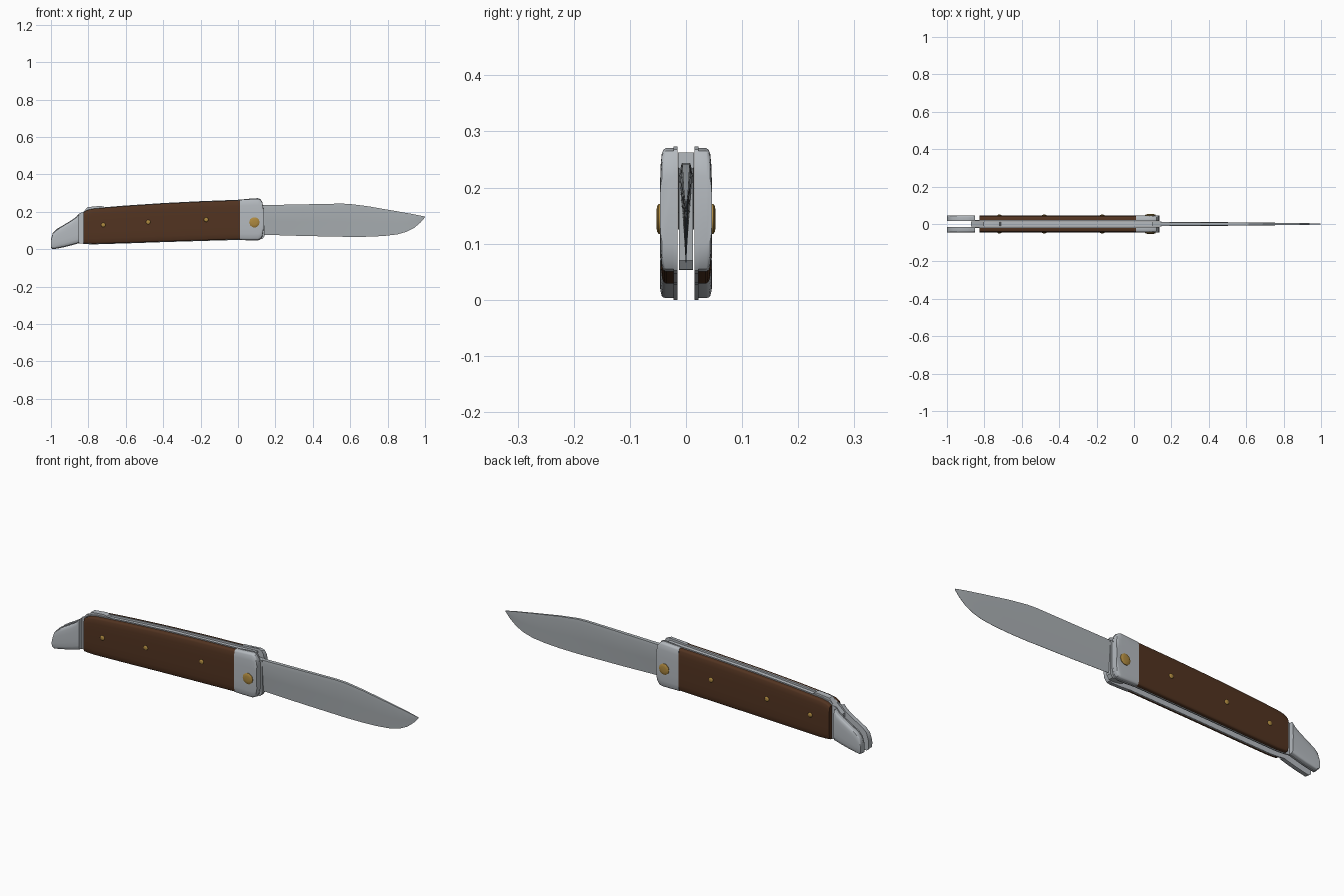
import bpy, bmesh, math

if "Cube" in bpy.data.objects:
    bpy.data.objects.remove(bpy.data.objects["Cube"])


def material(name, rgb):
    m = bpy.data.materials.new(name)
    m.diffuse_color = (*rgb, 1)
    m.use_nodes = True
    m.node_tree.nodes["Principled BSDF"].inputs["Base Color"].default_value = m.diffuse_color
    return m


STEEL = material("polished steel", (0.46, 0.49, 0.52))
BLADE = material("blade steel", (0.40, 0.43, 0.45))
WOOD = material("dark walnut", (0.085, 0.034, 0.015))
BRASS = material("brass", (0.42, 0.25, 0.05))


def finish(name, bm, mat, angle=35):
    bmesh.ops.recalc_face_normals(bm, faces=bm.faces)
    mesh = bpy.data.meshes.new(name)
    bm.to_mesh(mesh)
    bm.free()
    mesh.materials.append(mat)
    ob = bpy.data.objects.new(name, mesh)
    bpy.context.collection.objects.link(ob)
    bpy.ops.object.select_all(action='DESELECT')
    ob.select_set(True)
    bpy.context.view_layer.objects.active = ob
    bpy.ops.object.shade_smooth_by_angle(angle=math.radians(angle))
    return ob


def skin(name, rings, mat, angle=35):
    """Join equal-length rings of points into a closed solid."""
    bm = bmesh.new()
    rows = [[bm.verts.new(p) for p in ring] for ring in rings]
    n = len(rows[0])
    for a, b in zip(rows, rows[1:]):
        for i in range(n):
            j = (i + 1) % n
            bm.faces.new((a[i], a[j], b[j], b[i]))
    bm.faces.new(rows[0])
    bm.faces.new(rows[-1])
    return finish(name, bm, mat, angle)


def slab(name, stations, y0, y1, section, mat):
    """Sweep a section (height fraction, depth fraction) along x, z bottom, z top."""
    rings = [[(x, y0 + (y1 - y0) * f, zb + (zt - zb) * t) for t, f in section]
             for x, zb, zt in stations]
    return skin(name, rings, mat)


FLAT = [(0, 0), (0, 1), (1, 1), (1, 0)]
DOMED = [(0, 0), (0, .58), (.012, .74), (.04, .86), (.15, .96), (.32, .99), (.5, 1),
         (.68, .99), (.85, .96), (.96, .86), (.988, .74), (1, .58), (1, 0)]

# Side outlines as x, bottom z, top z
rear = [(-1.0, .01, .05), (-.99, .003, .085), (-.97, .006, .105), (-.93, .014, .128),
        (-.89, .024, .152), (-.865, .031, .17), (-.85, .035, .188)]
scale = [(-.825, .032, .197), (-.805, .03, .21), (-.77, .029, .217), (-.6, .034, .231),
         (-.4, .041, .244), (-.2, .047, .254), (.01, .053, .262)]
front = [(.01, .051, .264), (.06, .05, .267), (.105, .05, .27), (.12, .055, .265),
         (.13, .07, .25), (.135, .1, .22)]
liner = [(x, max(zb - .003, 0), zt + .003) for x, zb, zt in rear + scale + front[1:]]
liner[0] = (-1.0, .008, .053)

# Mirrored handle halves
for s, side in ((-1, "front"), (1, "back")):
    slab(side + "_liner", liner, s * .0155, s * .022, FLAT, STEEL)
    slab(side + "_wood_scale", scale, s * .022, s * .0455, DOMED, WOOD)
    slab(side + "_bolster", front, s * .022, s * .0465, DOMED, STEEL)
    slab(side + "_end_cap", rear, s * .022, s * .0465, DOMED, STEEL)
    # Domed brass rivets and pivot
    for label, x, z, r, out, n in (("rear_rivet", -.72, .13, .012, .0495, 12),
                                   ("middle_rivet", -.48, .145, .012, .0495, 12),
                                   ("front_rivet", -.17, .158, .012, .0495, 12),
                                   ("pivot", .088, .144, .028, .053, 10)):
        rings = []
        for y, k in ((.03, 1), (out - .004, 1), (out - .0015, .85), (out, .5)):
            rings.append([(x + r * k * math.cos(2 * math.pi * i / n), s * y,
                           z + r * k * math.sin(2 * math.pi * i / n)) for i in range(n)])
        skin(side + "_" + label, rings, BRASS, 50)

# Back spring with raised release lever at the rear
spring = [(-.872, .125, .16), (-.83, .14, .195), (-.805, .15, .225), (-.735, .155, .232),
          (-.718, .16, .228), (-.712, .16, .216), (-.4, .185, .24), (-.1, .205, .252),
          (.1, .235, .262)]
slab("back_spring", spring, -.0145, .0145, FLAT, STEEL)

# Blade tang around the pivot
tang = [(0, .11, .2), (.03, .075, .225), (.07, .058, .234), (.1, .053, .235),
        (.13, .054, .235), (.142, .07, .235)]
slab("blade_tang", tang, -.0125, .0125, FLAT, BLADE)

# Wedge-ground blade: x, edge z, spine z, half thickness
outline = [(.13, .078, .235, .0122), (.15, .077, .236, .012), (.35, .071, .24, .0105),
           (.55, .067, .244, .009), (.6, .066, .242, .0085), (.7, .067, .229, .0073),
           (.78, .071, .215, .0064), (.85, .079, .203, .0055), (.9, .093, .194, .0048),
           (.94, .113, .187, .004), (.975, .142, .18, .003), (1.0, .171, .175, .0012)]
rings = []
for x, zb, zt, h in outline:
    half = [(.0006, 0), (h * .5, .45), (h, .9), (h * .8, 1)]
    pts = half + [(-y, t) for y, t in reversed(half)]
    rings.append([(x, y, zb + (zt - zb) * t) for y, t in pts])
skin("blade", rings, BLADE, 25)
